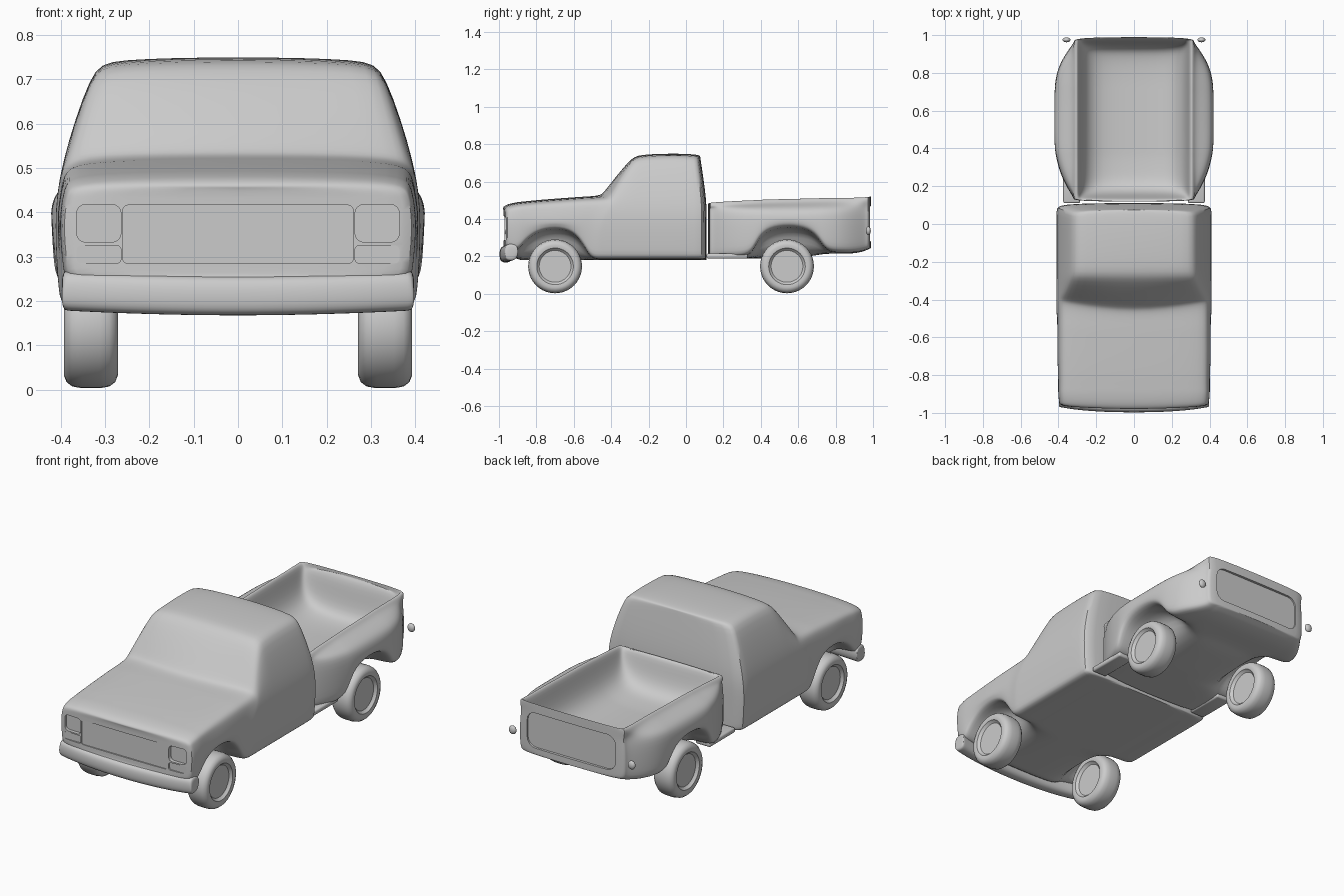
import bpy, bmesh, math
from mathutils import Matrix, Vector

if "Cube" in bpy.data.objects:
    bpy.data.objects.remove(bpy.data.objects["Cube"], do_unlink=True)

grey = bpy.data.materials.new("body_grey")
grey.use_nodes = True
grey.diffuse_color = (0.6, 0.6, 0.6, 1)
grey.node_tree.nodes["Principled BSDF"].inputs["Base Color"].default_value = (0.6, 0.6, 0.6, 1)


def make_object(name, bm):
    bmesh.ops.recalc_face_normals(bm, faces=bm.faces)
    mesh = bpy.data.meshes.new(name)
    bm.to_mesh(mesh)
    bm.free()
    mesh.materials.append(grey)
    obj = bpy.data.objects.new(name, mesh)
    bpy.context.collection.objects.link(obj)
    return obj


def finish(obj, levels=0, cutters=()):
    """Subdivide, carve the recesses, then shade smooth with crisp edges."""
    if levels:
        obj.modifiers.new("Soften", 'SUBSURF').levels = levels
    for cutter in cutters:
        cut = obj.modifiers.new("Recess", 'BOOLEAN')
        cut.operation, cut.solver, cut.object = 'DIFFERENCE', 'EXACT', cutter
    bpy.ops.object.select_all(action='DESELECT')
    bpy.context.view_layer.objects.active = obj
    obj.select_set(True)
    bpy.ops.object.convert(target='MESH')
    bpy.ops.object.shade_smooth_by_angle(angle=math.radians(40))
    for cutter in cutters:
        bpy.data.objects.remove(cutter, do_unlink=True)


def loft(name, rings):
    """Skin closed rings; the ends are filled by ladders of quads."""
    bm = bmesh.new()
    rows = [[bm.verts.new(p) for p in ring] for ring in rings]
    n = len(rows[0])
    for a, b in zip(rows, rows[1:]):
        for i in range(n):
            j = (i + 1) % n
            bm.faces.new((a[i], a[j], b[j], b[i]))
    for row in (rows[0], rows[-1]):
        for i in range(n // 2):
            corners = [row[i], row[i + 1], row[-(i + 1)], row[-i]]
            bm.faces.new(list(dict.fromkeys(corners)))
    return make_object(name, bm)


def mirrored(half):
    """Close a half section that runs from centre bottom to centre top."""
    return half + [(-x, y, z) for x, y, z in reversed(half[1:-1])]


def box_cutter(name, centre, size, round_by):
    bm = bmesh.new()
    bmesh.ops.create_cube(bm, size=1)
    bmesh.ops.transform(bm, matrix=Matrix.Translation(centre) @ Matrix.Diagonal((*size, 1)), verts=bm.verts)
    edges = [e for e in bm.edges if abs((e.verts[0].co - e.verts[1].co).y) > 0.001]
    bmesh.ops.bevel(bm, geom=edges, offset=round_by, segments=4, profile=0.5, affect='EDGES')
    obj = make_object(name, bm)
    obj.hide_render = True
    return obj


# Cab and hood: y, sill, shoulder z, top z, top half width, half width, sweep
CAB = [
    (-.985, .25, .43, .455, .375, .39, .01), (-.965, .24, .44, .475, .38, .40, .015),
    (-.90, .22, .45, .487, .385, .405, 0), (-.865, .27, .45, .49, .385, .405, 0),
    (-.80, .325, .455, .497, .385, .405, 0), (-.70, .345, .46, .505, .385, .41, 0),
    (-.60, .325, .465, .512, .385, .41, 0), (-.545, .25, .47, .516, .385, .41, 0),
    (-.51, .185, .47, .518, .385, .41, .04), (-.47, .18, .475, .524, .385, .415, .07),
    (-.445, .18, .485, .55, .38, .415, .06), (-.30, .18, .50, .72, .335, .415, .01),
    (-.25, .18, .50, .742, .33, .415, 0), (-.05, .18, .50, .747, .33, .415, 0),
    (.085, .18, .50, .742, .33, .415, 0), (.112, .182, .50, .735, .325, .405, 0),
]


def cab_ring(y, sill, shoulder, top, tw, w, sweep):
    base = .23 if y < -.95 else .18
    side = [(0, base), (.25, base), (.255, sill + .004), (w * .955, sill + .004),
            (w * .975, sill + .03), (w, .38), (w - .012, shoulder),
            (tw, top - .02), (tw - .04, top), (0, top + .006)]
    ring = []
    for i, (x, z) in enumerate(side):
        bend = sweep * (x / .4) ** 2 if i > 5 or y < -.95 else 0
        lean = .15 * max(0, z - .5) if y > 0 else 0
        ring.append((x, y + bend - lean, z))
    return mirrored(ring)


cab = loft("cab_and_hood", [cab_ring(*row) for row in CAB])
recesses = [box_cutter("grille_cutter", (0, -1, .35), (.52, .065, .132), .012)]
for s in (-1, 1):
    recesses.append(box_cutter("headlight_cutter", (s * .314, -1, .375), (.10, .10, .085), .02))
    recesses.append(box_cutter("signal_cutter", (s * .314, -1, .305), (.10, .075, .04), .01))
finish(cab, 2, recesses)

# Cargo bed with fenders: y, underside, sill, half width, rail z, floor z
BED = [
    (.118, .19, .19, .315, .485, .475), (.135, .19, .19, .32, .49, .48),
    (.155, .19, .19, .33, .492, .36), (.20, .19, .19, .36, .495, .30),
    (.28, .19, .19, .395, .50, .29), (.35, .19, .20, .412, .502, .285),
    (.385, .19, .28, .418, .505, .285), (.44, .19, .335, .422, .507, .285),
    (.55, .195, .352, .422, .51, .285), (.66, .20, .335, .422, .512, .285),
    (.715, .21, .28, .42, .514, .285), (.75, .215, .22, .418, .515, .285),
    (.82, .215, .215, .405, .515, .287), (.89, .215, .215, .37, .516, .295),
    (.945, .225, .225, .33, .518, .32), (.968, .235, .235, .315, .52, .48),
    (.99, .245, .245, .315, .522, .50),
]


def bed_ring(y, base, sill, w, rail, floor):
    side = [(0, base), (.25, base), (.255, sill + .004), (w * .97, sill + .004),
            (w, sill + .04), (w, .41), (max(w - .015, .305), .46),
            (min(w, .325), rail - .025), (.312, rail), (.292, rail - .002),
            (.28, max(floor, .42)), (.23, floor + .01), (0, floor)]
    return mirrored([(x, y, z) for x, z in side])


bed = loft("cargo_bed", [bed_ring(*row) for row in BED])
finish(bed, 2, [box_cutter("tailgate_cutter", (0, 1, .375), (.53, .05, .19), .05)])

# Front bumper, swept back at its ends
section = [(-.998, .19), (-.998, .235), (-.985, .258), (-.945, .26),
           (-.925, .24), (-.925, .19), (-.945, .168), (-.985, .168)]
rings = []
for x in (-.398, -.385, -.3, -.15, 0, .15, .3, .385, .398):
    sweep = .03 * abs(x / .4) ** 3
    rings.append([(x, y + sweep, z + .012 * abs(x / .4) ** 2 - .002) for y, z in section])
finish(loft("front_bumper", rings), 2)

# Wheels: turned about the axle, the same on both faces
half = [(0, .044), (.085, .044), (.092, .05), (.098, .058), (.115, .061),
        (.13, .055), (.14, .042), (.144, .02)]
tread = half + [(r, -x) for r, x in reversed(half)]
for end, y in (("front", -.70), ("rear", .54)):
    for side, s in (("left", 1), ("right", -1)):
        bm = bmesh.new()
        verts = [bm.verts.new((x, 0, r)) for r, x in tread]
        edges = [bm.edges.new(pair) for pair in zip(verts, verts[1:])]
        bmesh.ops.spin(bm, geom=verts + edges, axis=(1, 0, 0), cent=(0, 0, 0),
                       angle=math.tau, steps=40)
        bmesh.ops.remove_doubles(bm, verts=bm.verts, dist=.0005)
        bmesh.ops.translate(bm, verts=bm.verts, vec=(s * .332, y, .147))
        finish(make_object(f"{end}_{side}_wheel", bm))

# Running steps and tail lamps on both sides
for side, s in (("left", 1), ("right", -1)):
    bm = bmesh.new()
    bmesh.ops.create_cube(bm, size=1)
    bmesh.ops.transform(bm, matrix=Matrix.Translation((s * .33, .22, .202))
                        @ Matrix.Diagonal((.09, .22, .028, 1)), verts=bm.verts)
    bmesh.ops.bevel(bm, geom=bm.edges, offset=.01, segments=3, profile=.5, affect='EDGES')
    finish(make_object(f"{side}_running_step", bm))
    bm = bmesh.new()
    bmesh.ops.create_uvsphere(bm, u_segments=20, v_segments=12, radius=1)
    bmesh.ops.transform(bm, matrix=Matrix.Translation((s * .357, .975, .337))
                        @ Matrix.Diagonal((.021, .013, .023, 1)), verts=bm.verts)
    finish(make_object(f"{side}_tail_lamp", bm))
